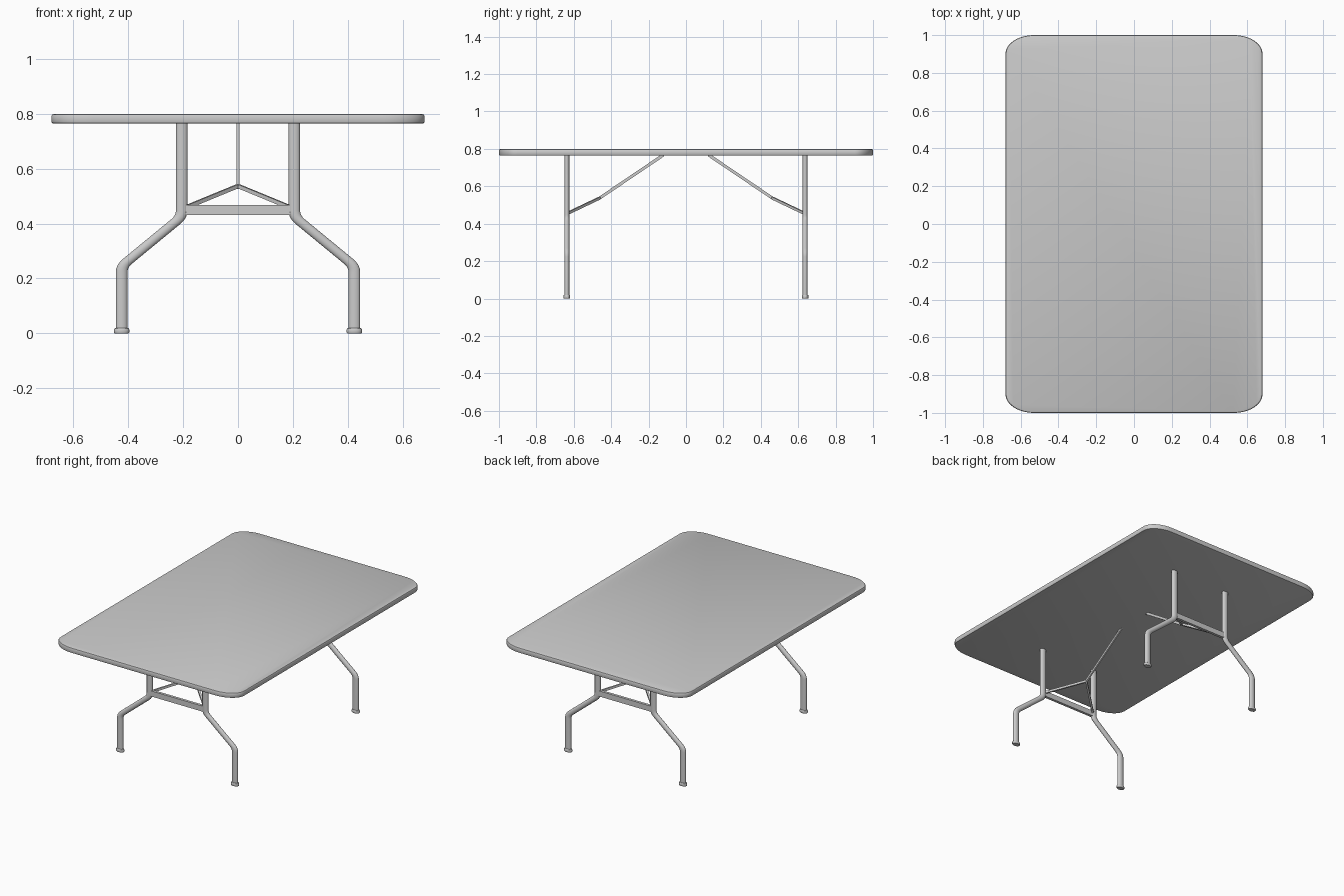
import bpy, bmesh, math
from mathutils import Vector, Matrix

if "Cube" in bpy.data.objects:
    bpy.data.objects.remove(bpy.data.objects["Cube"])

grey = bpy.data.materials.new("light grey")
grey.diffuse_color = (0.6, 0.6, 0.6, 1)
grey.use_nodes = True
grey.node_tree.nodes["Principled BSDF"].inputs["Base Color"].default_value = grey.diffuse_color
SX = 1.55   # sections are wider across x than along y


def finish(bm, name, smooth=True):
    bmesh.ops.recalc_face_normals(bm, faces=bm.faces)
    me = bpy.data.meshes.new(name)
    bm.to_mesh(me)
    bm.free()
    ob = bpy.data.objects.new(name, me)
    bpy.context.collection.objects.link(ob)
    me.materials.append(grey)
    if smooth:
        bpy.ops.object.select_all(action='DESELECT')
        ob.select_set(True)
        bpy.context.view_layer.objects.active = ob
        bpy.ops.object.shade_smooth_by_angle(angle=math.radians(35))
    return ob


def loft(bm, rings):
    rows = [[bm.verts.new(p) for p in r] for r in rings]
    n = len(rows[0])
    for a, b in zip(rows, rows[1:]):
        for i in range(n):
            j = (i + 1) % n
            bm.faces.new((a[i], a[j], b[j], b[i]))
    bm.faces.new(rows[0])
    bm.faces.new(rows[-1])


def fillet(pts, d, steps=4):
    out = [pts[0]]
    for a, p, b in zip(pts, pts[1:], pts[2:]):
        s = p + (a - p).normalized() * d
        e = p + (b - p).normalized() * d
        for k in range(steps + 1):
            t = k / steps
            out.append(s * (1 - t) ** 2 + p * 2 * t * (1 - t) + e * t * t)
    return out + [pts[-1]]


def bar(name, a, b, w, h):
    """Flat bar from a to b, w across horizontally, h in the other direction."""
    a, b = Vector(a), Vector(b)
    d = (b - a).normalized()
    side = d.cross(Vector((0, 0, 1))).normalized() * w / 2
    up = side.cross(d).normalized() * h / 2
    bm = bmesh.new()
    loft(bm, [[p + side + up, p - side + up, p - side - up, p + side - up] for p in (a, b)])
    return finish(bm, name, False)


# table top: rounded slab with a small softened rim
def slab_ring(inset, z):
    r = 0.098
    hx, hy = 0.68 / SX, 1.0
    pts = []
    for q, (sx, sy) in enumerate(((1, 1), (-1, 1), (-1, -1), (1, -1))):
        for k in range(13):
            t = math.radians(90 * q + 90 * k / 12)
            pts.append(Vector(((sx * (hx - r) + (r - inset) * math.cos(t)) * SX,
                               sy * (hy - r) + (r - inset) * math.sin(t), z)))
    return pts


bm = bmesh.new()
loft(bm, [slab_ring(i, z) for i, z in ((0.008, 0.764), (0.002, 0.766), (0, 0.771),
                                       (0, 0.792), (0.002, 0.797), (0.008, 0.80))])
finish(bm, "table_top")

# bent leg tubes and feet
N = 20
path = [Vector((x / SX, 0, z)) for x, z in ((0.205, 0.77), (0.205, 0.425), (0.424, 0.245), (0.424, 0.01))]
path = fillet(path, 0.022)


def leg(sx, y, tag):
    R = 0.0137
    rings = []
    for i, p in enumerate(path):
        d0 = (p - path[max(i - 1, 0)]).normalized()
        d1 = (path[min(i + 1, len(path) - 1)] - p).normalized()
        t = (d0 + d1).normalized()
        n = Vector((-t.z, 0, t.x))
        ring = []
        for k in range(N):
            a = 2 * math.pi * k / N
            v = p + n * R * math.cos(a) + Vector((0, R * math.sin(a), 0))
            ring.append(Vector((v.x * SX * sx, v.y + y, v.z)))
        rings.append(ring)
    bm = bmesh.new()
    loft(bm, rings)
    finish(bm, tag + "_leg")
    bm = bmesh.new()
    loft(bm, [[Vector((sx * 0.424 + r * SX * math.cos(2 * math.pi * k / N),
                       y + r * math.sin(2 * math.pi * k / N), z)) for k in range(N)]
              for r, z in ((0.0165, 0), (0.018, 0.003), (0.018, 0.013), (0.0165, 0.018), (0.014, 0.02))])
    finish(bm, tag + "_foot")


for sy, end in ((-1, "front"), (1, "back")):
    y = sy * 0.637
    for sx, side in ((-1, "left"), (1, "right")):
        leg(sx, y, end + "_" + side)
        # arm of the folding brace
        bar(f"{end}_{side}_brace_arm", (sx * 0.192, sy * 0.628, 0.458), (0, sy * 0.462, 0.537), 0.012, 0.014)
    bar(end + "_cross_bar", (-0.195, y, 0.45), (0.195, y, 0.45), 0.018, 0.037)
    # strut from the brace up to the table top
    bar(end + "_strut", (0, sy * 0.468, 0.533), (0, sy * 0.12, 0.768), 0.010, 0.016)
